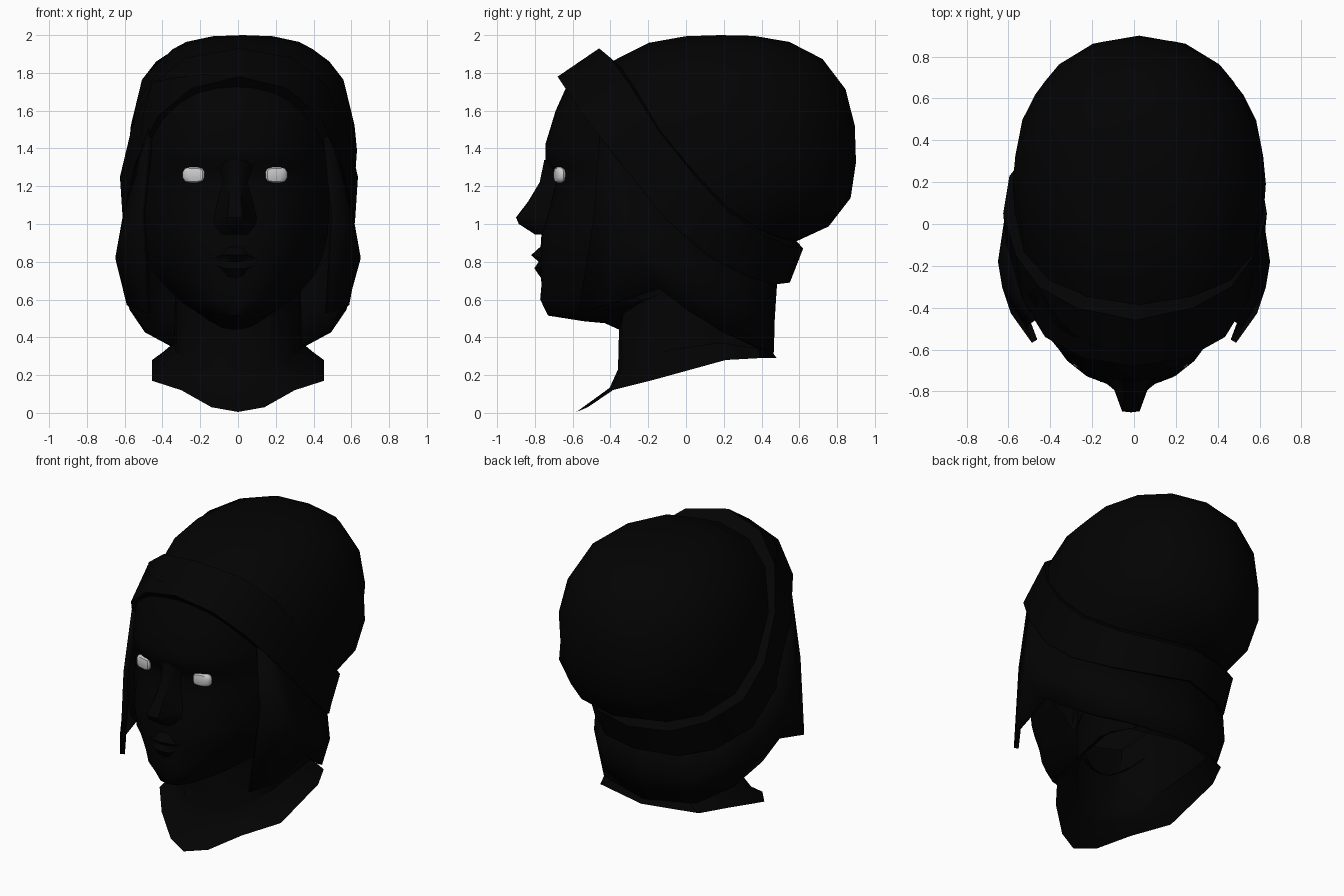
import bpy, bmesh, math
from mathutils import Vector

if "Cube" in bpy.data.objects:
    bpy.data.objects.remove(bpy.data.objects["Cube"])

CENTRE = Vector((0, 0.2, 1.35))


def material(name, v):
    m = bpy.data.materials.new(name)
    m.diffuse_color = (v, v, v, 1)
    m.use_nodes = True
    m.node_tree.nodes["Principled BSDF"].inputs["Base Color"].default_value = m.diffuse_color
    return m


BLACK = material("soft_black", 0.0008)
WHITE = material("eye_white", 0.6)


def finish(name, bm, mat, dx=0.0, angle=40):
    bmesh.ops.recalc_face_normals(bm, faces=bm.faces)
    me = bpy.data.meshes.new(name)
    bm.to_mesh(me)
    bm.free()
    me.materials.append(mat)
    me.shade_smooth()
    me.set_sharp_from_angle(angle=math.radians(angle))
    ob = bpy.data.objects.new(name, me)
    ob.location.x = dx
    bpy.context.collection.objects.link(ob)
    return ob


def mirrored_loft(name, halves, dx=0.0, wrap=False, pole=None, angle=40):
    """Mirror each half row across x = 0 and skin neighbouring rows."""
    bm = bmesh.new()
    cyclic = abs(halves[0][0][0]) < 1e-6 and abs(halves[0][-1][0]) < 1e-6
    rows = []
    for half in halves:
        full = list(half) + [(-p[0], p[1], p[2]) for p in reversed(half) if abs(p[0]) > 1e-6]
        rows.append([bm.verts.new(p) for p in full])
    pairs = list(zip(rows, rows[1:]))
    if wrap:
        pairs.append((rows[-1], rows[0]))
    n = len(rows[0])
    for a, b in pairs:
        for i in range(n if cyclic else n - 1):
            j = (i + 1) % n
            bm.faces.new((a[i], a[j], b[j], b[i]))
    if pole:
        tip = bm.verts.new(pole)
        for i in range(n):
            bm.faces.new((rows[-1][i], rows[-1][(i + 1) % n], tip))
    return finish(name, bm, BLACK, dx, angle)


# Hat brim: a tilted band, high at the front and low at the nape
brim_low = [(0, -.68, 1.78), (.25, -.64, 1.72), (.43, -.54, 1.57), (.54, -.36, 1.34),
            (.615, -.10, 1.02), (.59, .12, .83), (.45, .33, .72), (.27, .47, .68), (0, .55, .69)]
brim_up = [(0, -.46, 1.93), (.28, -.40, 1.88), (.46, -.30, 1.74), (.57, -.15, 1.5),
           (.63, .05, 1.25), (.60, .23, 1.06), (.455, .41, .94), (.27, .55, .88), (0, .62, .87)]


def shrink(row, s, dz=0.0):
    return [tuple(CENTRE + (Vector(p) - CENTRE) * s + Vector((0, 0, dz))) for p in row]


mirrored_loft("hat_brim", [shrink(brim_low, .93, -.04), brim_low, brim_up,
                           shrink(brim_up, .86)], dx=.005, wrap=True)


# Hat crown: rounded dome swept from the brim to a tilted pole
def dome(d):
    flat = (abs(d.x) / .605) ** 2.15 + (abs(d.y) / (.70 if d.y > 0 else .767)) ** 2.15
    r = flat ** (2.75 / 2.15) + (abs(d.z) / (.65 if d.z > 0 else .477)) ** 2.75
    return tuple(CENTRE + d * r ** (-1 / 2.75))


pole_dir = Vector((0, .7, .7)).normalized()
crown = []
for k in range(6):
    crown.append([dome((Vector(p) - CENTRE).normalized().slerp(pole_dir, k / 6))
                  for p in brim_up])
mirrored_loft("hat_crown", crown, dx=.025, pole=dome(pole_dir), angle=50)

# Hair: shell hanging below the brim, open at the face
hair_top = [(.46, -.45, 1.5), (.53, -.32, 1.32), (.59, -.10, 1.07), (.565, .11, .89),
            (.43, .31, .77), (.26, .43, .73), (0, .47, .73)]
hair_mid = [(.505, -.48, 1.05), (.615, -.30, .92), (.635, -.18, .82), (.605, .02, .71),
            (.49, .26, .58), (.33, .40, .52), (0, .455, .5)]
hair_low = [(.475, -.56, .53), (.575, -.42, .57), (.59, -.14, .66), (.56, 0, .55),
            (.48, .19, .43), (.34, .37, .35), (0, .45, .32)]
hair = mirrored_loft("hair", [hair_top, hair_mid, hair_low])
solid = hair.modifiers.new("thickness", 'SOLIDIFY')
solid.thickness = .03
solid.offset = 0

# Neck: flares into a pointed front collar
mirrored_loft("neck", [
    [(0, -.35, .62), (.18, -.33, .66), (.27, -.22, .75), (.32, -.05, .8),
     (.33, .15, .75), (.25, .36, .7), (0, .44, .7)],
    [(0, -.36, .23), (.16, -.345, .24), (.26, -.24, .27), (.33, -.10, .33),
     (.34, .18, .37), (.28, .38, .34), (0, .455, .33)],
    [(0, -.41, .12), (.17, -.38, .15), (.30, -.27, .2), (.40, -.13, .25),
     (.40, .20, .32), (.33, .39, .31), (0, .465, .31)],
    [(0, -.58, .005), (.14, -.52, .03), (.30, -.39, .12), (.455, -.19, .17),
     (.455, .21, .28), (.37, .39, .29), (0, .48, .29)]])

# Face rows: height, front y, half width, edge y, rise of the edge
face_rows = [(1.80, -.60, .44, -.30, -.05), (1.60, -.69, .49, -.33, -.03),
             (1.42, -.745, .50, -.33, 0), (1.34, -.745, .50, -.33, 0),
             (1.29, -.705, .50, -.33, 0), (1.22, -.69, .50, -.33, 0),
             (1.12, -.715, .50, -.33, 0), (.95, -.765, .49, -.32, 0),
             (.80, -.775, .46, -.30, .02), (.68, -.765, .42, -.27, .05),
             (.60, -.772, .37, -.25, .07), (.515, -.73, .29, -.25, .08),
             (.485, -.54, .31, -.20, .12), (.475, -.43, .32, -.15, .15),
             (.43, -.33, .32, -.10, .25)]
columns = (1, .9, .78, .62, .44, .22, 0)
mirrored_loft("face", [[(w * u, ye + (yf - ye) * (1 - u ** (2.9 if z > .75 else 2.5)),
                         z + rise * u * u) for u in columns]
                       for z, yf, w, ye, rise in face_rows], dx=-.015, angle=50)

# Nose rows: height, ridge y, ridge half width, base half width, base y
nose_rows = [(1.34, -.75, .03, .10, -.72), (1.22, -.775, .028, .075, -.67),
             (1.12, -.835, .032, .10, -.70), (1.035, -.90, .042, .115, -.73),
             (1.0, -.885, .042, .11, -.745), (.945, -.80, .035, .085, -.75)]
mirrored_loft("nose", [[(b, yb, z), (b * .7, yb * .65 + y * .35, z), (t, y + .005, z), (0, y, z)]
                       for z, y, t, b, yb in nose_rows], dx=-.015, angle=50)

# Lips: rows of height, front y, half width
lip_rows = [(.885, -.765, .08), (.835, -.82, .13), (.80, -.78, .155),
            (.765, -.803, .12), (.71, -.765, .08)]
mirrored_loft("lips", [[(w, -.752, .80 * .6 + z * .4), (w * .45, y + .01, z), (0, y, z)]
                       for z, y, w in lip_rows], dx=-.015)

# Eyes: small chamfered blocks with narrower, set-back outer ends
for side, x in (("left", -.235), ("right", .203)):
    bm = bmesh.new()
    bmesh.ops.create_cube(bm, size=2)
    bmesh.ops.bevel(bm, geom=list(bm.edges), offset=.65, segments=2, profile=.5,
                    affect='EDGES')
    out = 1 if x > 0 else -1
    for v in bm.verts:
        back = .012 * v.co.x * out
        v.co = Vector((v.co.x * .058, v.co.y * .026 - .67 + back, v.co.z * .042 + 1.26))
    finish(side + "_eye", bm, WHITE, x)
